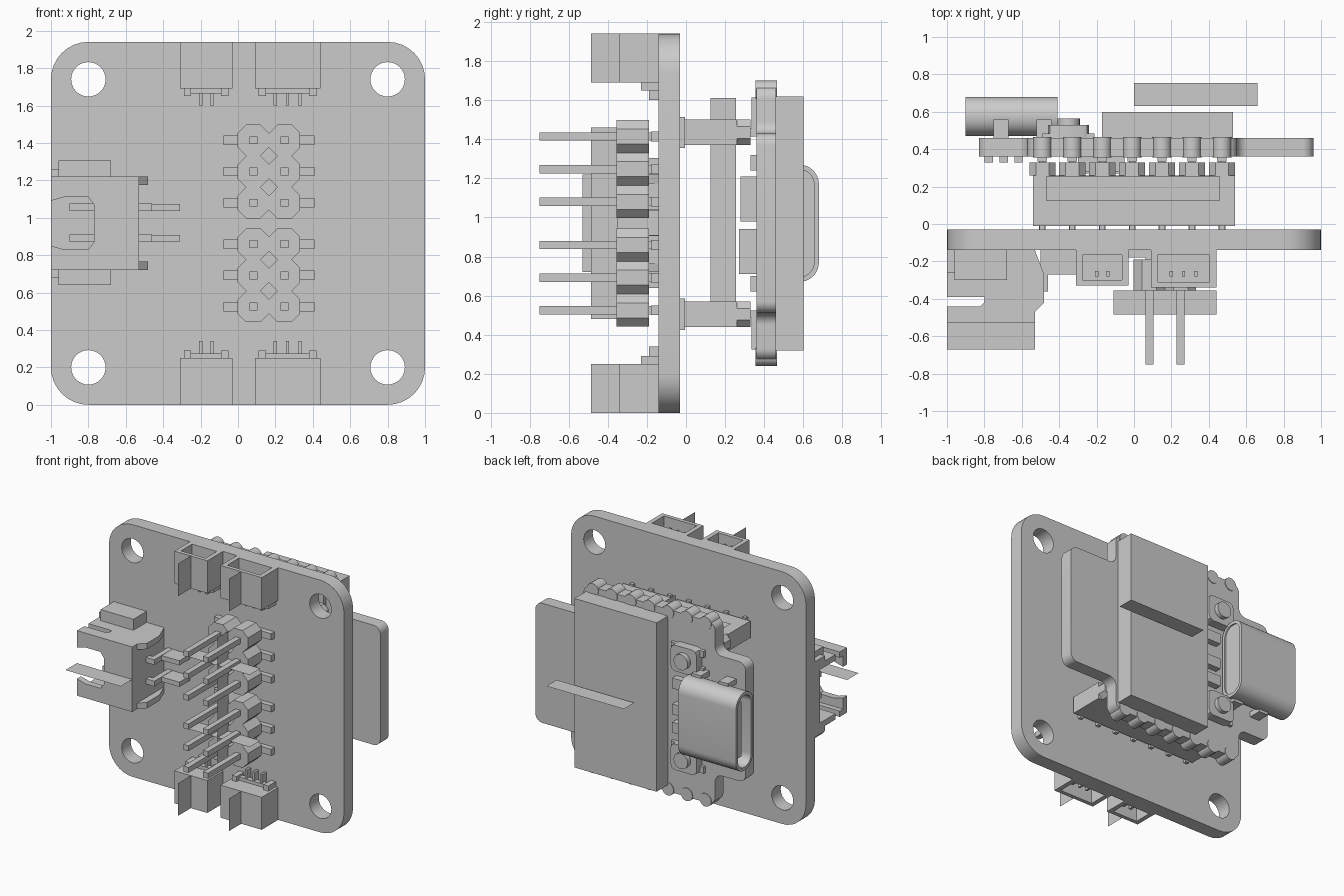
import bpy, bmesh
from math import sin, cos, pi, radians
from mathutils import Matrix, Vector

cube = bpy.data.objects.get("Cube")
if cube:
    bpy.data.objects.remove(cube, do_unlink=True)

grey = bpy.data.materials.new("plain_grey")
grey.use_nodes = True
colour = (0.6, 0.6, 0.6, 1)
grey.diffuse_color = colour
grey.node_tree.nodes["Principled BSDF"].inputs["Base Color"].default_value = colour

# extrusion axis -> matrix placing profile (u, v) and depth w
AXES = {
    "x": Matrix(((0, 0, 1, 0), (1, 0, 0, 0), (0, 1, 0, 0), (0, 0, 0, 1))),
    "y": Matrix(((1, 0, 0, 0), (0, 0, 1, 0), (0, 1, 0, 0), (0, 0, 0, 1))),
    "z": Matrix.Identity(4),
}
MID = 0.97
TOP = 2 * MID


def finish(name, bm):
    bmesh.ops.recalc_face_normals(bm, faces=bm.faces)
    me = bpy.data.meshes.new(name)
    bm.to_mesh(me)
    bm.free()
    me.materials.append(grey)
    for p in me.polygons:
        p.use_smooth = True
    me.set_sharp_from_angle(angle=radians(30))
    ob = bpy.data.objects.new(name, me)
    bpy.context.collection.objects.link(ob)
    return ob


def boxes(name, *extents):
    """One object made of boxes, each given as x0, x1, y0, y1, z0, z1."""
    bm = bmesh.new()
    for x0, x1, y0, y1, z0, z1 in extents:
        m = Matrix.Translation(((x0 + x1) / 2, (y0 + y1) / 2, (z0 + z1) / 2))
        m = m @ Matrix.Diagonal((x1 - x0, y1 - y0, abs(z1 - z0), 1))
        bmesh.ops.create_cube(bm, size=1, matrix=m)
    return finish(name, bm)


def sheet(name, a, b, c):
    """Thin marker sheet from three corners."""
    a, b, c = Vector(a), Vector(b), Vector(c)
    bm = bmesh.new()
    bm.faces.new([bm.verts.new(p) for p in (a, b, c, a + c - b)])
    return finish(name, bm)


def prism(name, axis, w0, w1, *loops):
    """Extrude an outline, with further loops as holes."""
    cu = bpy.data.curves.new(name, "CURVE")
    cu.dimensions = "2D"
    cu.fill_mode = "BOTH"
    cu.extrude = (w1 - w0) / 2
    for loop in loops:
        s = cu.splines.new("POLY")
        s.points.add(len(loop) - 1)
        for p, (u, v) in zip(s.points, loop):
            p.co = (u, v, 0, 1)
        s.use_cyclic_u = True
    tmp = bpy.data.objects.new(name + "_outline", cu)
    bpy.context.collection.objects.link(tmp)
    dg = bpy.context.evaluated_depsgraph_get()
    me = bpy.data.meshes.new_from_object(tmp.evaluated_get(dg))
    bm = bmesh.new()
    bm.from_mesh(me)
    bpy.data.objects.remove(tmp)
    bpy.data.meshes.remove(me)
    bmesh.ops.remove_doubles(bm, verts=bm.verts, dist=1e-5)
    bm.transform(AXES[axis] @ Matrix.Translation((0, 0, (w0 + w1) / 2)))
    return finish(name, bm)


def fillet(pts, r, n=8):
    out = []
    for i, p in enumerate(pts):
        p = Vector(p)
        a = (Vector(pts[i - 1]) - p).normalized()
        b = (Vector(pts[(i + 1) % len(pts)]) - p).normalized()
        c = p + r * (a + b)
        for k in range(n + 1):
            t = k / n * pi / 2
            out.append(tuple(c - r * (cos(t) * b + sin(t) * a)))
    return out


def rect(u0, u1, v0, v1):
    return [(u0, v0), (u1, v0), (u1, v1), (u0, v1)]


def circle(u, v, r, n=32):
    return [(u + r * cos(2 * pi * k / n), v + r * sin(2 * pi * k / n)) for k in range(n)]


# Main board with four mounting holes
holes = [circle(x, MID + dz, 0.092) for x in (-0.8, 0.8) for dz in (-0.77, 0.77)]
prism("main_board", "y", -0.14, -0.03, fillet(rect(-1, 1, 0, TOP), 0.2), *holes)

# Two surface-mount pin headers on the front
for tag, z0 in (("lower", 0.525), ("upper", 1.08)):
    pins, feet = [], []
    for row in range(3):
        z = z0 + row * 0.167
        for x, side in ((0.082, -1), (0.249, 1)):
            prism(tag + "_header_cell", "y", -0.355, -0.19,
                  fillet(rect(x - 0.0835, x + 0.0835, z - 0.0835, z + 0.0835), 0.045, 1))
            pins.append((x - 0.021, x + 0.021, -0.75, -0.14, z - 0.021, z + 0.021))
            fx = x + side * 0.08
            feet.append((fx - 0.08, fx + 0.08, -0.18, -0.14, z - 0.025, z + 0.025))
    boxes(tag + "_header_pins", *pins)
    boxes(tag + "_header_feet", *feet)
    zc = z0 + 0.167
    sheet(tag + "_header_sheet", (-0.11, -0.355, zc), (0.44, -0.355, zc), (0.44, -0.485, zc))
sheet("header_side_sheet", (0.165, -0.35, 0.48), (0.165, -0.35, 1.46), (0.165, -0.485, 1.46))


# Small cable sockets along the top and bottom edges
def cable_socket(name, x0, x1, front, pin_xs, flip):
    def z(a, b):
        return (TOP - b, TOP - a) if flip else (a, b)
    prism(name + "_shell", "z", *z(1.73, TOP), rect(x0, x1, front, -0.14),
          rect(x0 + 0.035, x1 - 0.035, front + 0.03, -0.165))
    boxes(name + "_floor", (x0, x1, front, -0.14, *z(1.69, 1.73)))
    parts = [(x0 + 0.02, x0 + 0.06, -0.23, -0.14, *z(1.65, 1.69)),
             (x1 - 0.06, x1 - 0.02, -0.23, -0.14, *z(1.65, 1.69)),
             (x0 + 0.04, x1 - 0.04, -0.2, -0.16, *z(1.665, 1.69))]
    for x in pin_xs:
        parts += [(x - 0.009, x + 0.009, -0.19, -0.14, *z(1.6, 1.69)),
                  (x - 0.009, x + 0.009, -0.28, -0.25, *z(1.7, 1.88))]
    boxes(name + "_pins", *parts)
    xc = (x0 + x1) / 2
    za, zb = z(1.69, TOP)
    sheet(name + "_sheet", (xc, front, za), (xc, front, zb), (xc, -0.485, zb))


for flip, tag in ((False, "top"), (True, "bottom")):
    cable_socket(tag + "_two_pin_socket", -0.31, -0.03, -0.33, (-0.2, -0.14), flip)
    cable_socket(tag + "_three_pin_socket", 0.09, 0.44, -0.34, (0.2, 0.265, 0.33), flip)

# Side-entry connector: walls, notched cheeks, cut-out front and wings
cut = [(-1, 0.72), (-0.53, 0.72), (-0.53, 1.22), (-1, 1.22), (-1, 1.09), (-0.93, 1.11),
       (-0.8, 1.11), (-0.77, 1.07), (-0.77, 0.87), (-0.8, 0.83), (-0.93, 0.83), (-1, 0.85)]
prism("connector_front_wall", "y", -0.53, -0.48, cut)
cheek = [(-1, -0.14), (-0.53, -0.14), (-0.48, -0.27), (-0.48, -0.42), (-0.53, -0.47),
         (-0.53, -0.53), (-1, -0.53), (-1, -0.44), (-0.82, -0.44), (-0.8, -0.42),
         (-0.8, -0.39), (-1, -0.39)]
for z in (0.72, 1.175):
    prism("connector_cheek", "z", z, z + 0.045, cheek)
boxes("connector_walls", (-1, -0.53, -0.2, -0.14, 0.72, 1.22), (-0.6, -0.53, -0.5, -0.14, 0.72, 1.22))
boxes("connector_wings", (-0.96, -0.68, -0.3, -0.14, 0.64, 0.72), (-0.96, -0.68, -0.3, -0.14, 1.22, 1.305),
      (-1, -0.96, -0.26, -0.14, 0.68, 0.72), (-1, -0.96, -0.26, -0.14, 1.22, 1.26))
blades = []
for z in (0.89, 1.055):
    blades += [(-0.9, -0.48, -0.36, -0.32, z - 0.02, z + 0.02), (-0.5, -0.46, -0.36, -0.14, z - 0.02, z + 0.02),
               (-0.5, -0.31, -0.27, -0.14, z - 0.018, z + 0.018)]
boxes("connector_pins", *blades)
sheet("connector_sheet", (-1, -0.53, MID), (-0.53, -0.53, MID), (-0.53, -0.67, MID))

# Module board with scalloped long edges and a tab at each end
lo, hi, t0, t1 = 0.27, 1.67, 0.51, 1.43
prism("module_board", "y", 0.36, 0.46, fillet(
    [(-0.57, lo), (0.55, lo), (0.55, t0), (0.96, t0), (0.96, t1), (0.55, t1),
     (0.55, hi), (-0.57, hi), (-0.57, t1), (-0.83, t1), (-0.83, t0), (-0.57, t0)], 0.06))
cols = [-0.01 + 0.16 * k for k in range(-3, 4)]
for x in cols:
    for z, s in ((lo, -1), (hi, 1)):
        prism("edge_pad", "y", 0.355, 0.465, circle(x, z - s * 0.02, 0.05, 16))

# Sockets joining the two boards
for tag, z in (("lower", 0.505), ("upper", 1.435)):
    boxes(tag + "_board_socket", (-0.54, 0.54, -0.01, 0.26, z - 0.065, z + 0.065))
    s = 1 if z > MID else -1
    boxes(tag + "_socket_pins", *[(x - 0.018, x + 0.018, -0.03, 0.37, z - 0.02, z + 0.02) for x in cols],
          *[(x - 0.015, x + 0.015, -0.03, -0.005, z - 0.08, z + 0.08) for x in cols])
    boxes(tag + "_underside_pads", *[(x - 0.025, x + 0.025, 0.335, 0.36, z + s * 0.1 - 0.08, z + s * 0.1 + 0.08)
                                     for x in cols])
    for x in cols:
        prism(tag + "_spacer", "y", 0.26, 0.33, fillet(rect(x - 0.07, x + 0.07, z - 0.065, z + 0.065), 0.035, 1))
sheet("socket_sheet", (-0.47, 0.125, 1.51), (0.46, 0.125, 1.51), (0.46, 0.255, 1.51))
sheet("socket_side_sheet", (0, 0.125, 0.5), (0, 0.125, 1.61), (0, 0.255, 1.61))
boxes("underside_parts", (-0.3, -0.05, 0.27, 0.36, 0.71, 0.94), (-0.3, -0.05, 0.28, 0.36, 0.98, 1.21),
      *[(x, x + 0.045, 0.33, 0.36, z, z + 0.08) for x in (-0.8, -0.72, -0.64) for z in (0.62, 1.24)])

# Shield can
boxes("shield_can", (-0.17, 0.53, 0.46, 0.6, 0.32, 1.62))
sheet("shield_sheet", (0, 0.63, MID), (0.66, 0.63, MID), (0.66, 0.755, MID))

# Charging port
prism("port_shell", "x", -0.9, -0.41, fillet(rect(0.47, 0.68, 0.67, 1.27), 0.1),
      fillet(rect(0.495, 0.655, 0.695, 1.245), 0.075))
prism("port_back", "x", -0.46, -0.42, fillet(rect(0.475, 0.675, 0.675, 1.265), 0.095))
boxes("port_tongue", (-0.86, -0.44, 0.555, 0.595, 0.76, 1.18))
boxes("port_feet", *[(x, x + 0.08, 0.44, 0.56, z, z + 0.04)
                     for x in (-0.75, -0.52) for z in (0.65, 1.25)])

# Push buttons and small parts beside the port
for z in (0.59, 1.35):
    prism("button_body", "y", 0.46, 0.53, fillet(rect(-0.46, -0.24, z - 0.1, z + 0.1), 0.035, 2))
    prism("button_cap", "y", 0.53, 0.565, circle(-0.35, z, 0.06, 24))
    boxes("button_feet", *[(-0.49, -0.21, 0.46, 0.485, z + d - 0.025, z + d + 0.025) for d in (-0.065, 0.065)])
boxes("small_parts", *[(-0.36, -0.24, 0.46, 0.51, z - 0.04, z + 0.04) for z in (0.8, 0.94, 1.14)])
